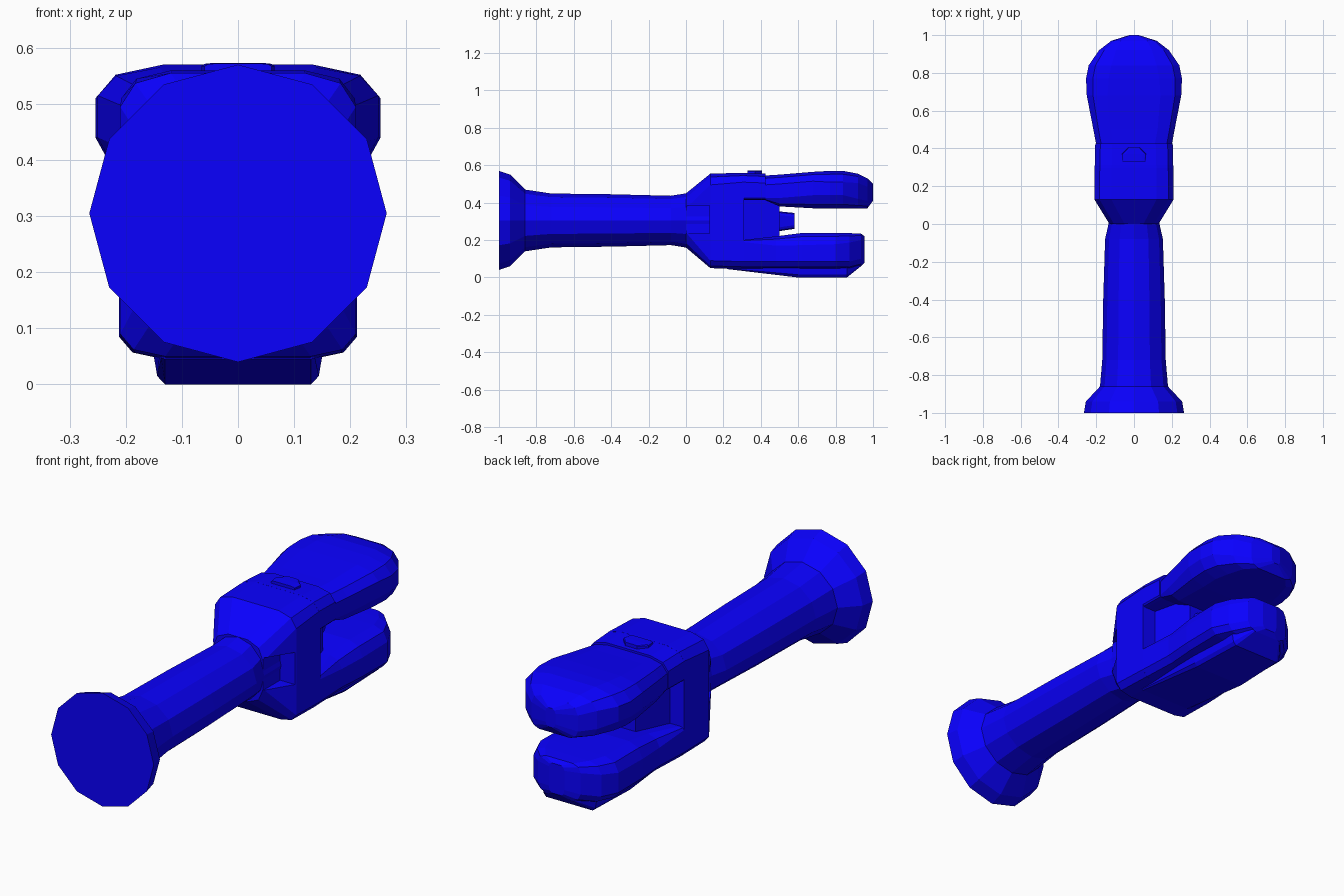
import bpy, bmesh
from math import sin, cos, tau

mat = bpy.data.materials.new("blue")
mat.diffuse_color = (0.003, 0.0, 1.0, 1)
ZC = 0.305


def skin(name, rings):
    """Join equal-sized rings of points into a closed faceted solid."""
    bm = bmesh.new()
    vs = [[bm.verts.new(p) for p in r] for r in rings]
    n = len(vs[0])
    for a, b in zip(vs, vs[1:]):
        for i in range(n):
            j = (i + 1) % n
            bm.faces.new((a[i], a[j], b[j], b[i]))
    bm.faces.new(vs[0])
    bm.faces.new(vs[-1])
    bmesh.ops.recalc_face_normals(bm, faces=bm.faces)
    me = bpy.data.meshes.new(name)
    bm.to_mesh(me)
    bm.free()
    ob = bpy.data.objects.new(name, me)
    bpy.context.collection.objects.link(ob)
    me.materials.append(mat)
    return ob


def round_ring(y, rx, rz, n=12):
    return [(rx * cos(tau * i / n), y, ZC + rz * sin(tau * i / n)) for i in range(n)]


def box_ring(y, w, z0, z1, cb, bot, ct, top):
    """Rectangle with double-chamfered corners: cb/ct wide, bot/top high."""
    half = [(w - cb, z0), (w - 0.3 * cb, z0 + 0.3 * bot), (w, z0 + bot),
            (w, z1 - top), (w - 0.3 * ct, z1 - 0.3 * top), (w - ct, z1)]
    return [(x, y, z) for x, z in half] + [(-x, y, z) for x, z in reversed(half)]


def loft(name, sections):
    return skin(name, [box_ring(*s) for s in sections])


def box(name, x0, x1, y0, y1, z0, z1):
    return skin(name, [[(x0, y, z0), (x1, y, z0), (x1, y, z1), (x0, y, z1)]
                       for y in (y0, y1)])


# Round grip with flared end knob
skin("handle", [round_ring(*s) for s in [
    (-1.0, 0.265, 0.265), (-0.94, 0.255, 0.245), (-0.86, 0.18, 0.165),
    (-0.72, 0.168, 0.144), (-0.4, 0.163, 0.14), (-0.08, 0.153, 0.132),
    (0.0, 0.135, 0.145), (0.15, 0.135, 0.145)]])

# Flaring collar that carries the fork, with a shallow notch in each side
collar = loft("collar", [
    (0.0, 0.13, 0.16, 0.45, 0.08, 0.08, 0.08, 0.08),
    (0.13, 0.21, 0.05, 0.555, 0.08, 0.04, 0.09, 0.06),
    (0.31, 0.208, 0.045, 0.56, 0.08, 0.04, 0.09, 0.05)])
for s in (-1, 1):
    x0, x1 = sorted((s * 0.13, s * 0.3))
    cut = box("notch_cutter", x0, x1, -0.1, 0.125, 0.235, 0.385)
    cut.hide_render = True
    cut.hide_viewport = True
    m = collar.modifiers.new("notch", 'BOOLEAN')
    m.object = cut
    m.solver = 'EXACT'

# Upper arm and rounded jaw, with a small step between them
loft("upper_arm", [
    (0.30, 0.208, 0.415, 0.56, 0.02, 0.01, 0.09, 0.05),
    (0.425, 0.205, 0.415, 0.555, 0.02, 0.01, 0.09, 0.05)])
loft("upper_jaw", [
    (0.42, 0.20, 0.415, 0.545, 0.02, 0.01, 0.09, 0.05),
    (0.50, 0.215, 0.38, 0.55, 0.06, 0.045, 0.09, 0.05),
    (0.68, 0.25, 0.37, 0.565, 0.09, 0.07, 0.11, 0.05),
    (0.77, 0.254, 0.37, 0.57, 0.09, 0.07, 0.12, 0.06),
    (0.84, 0.24, 0.37, 0.57, 0.09, 0.07, 0.12, 0.06),
    (0.92, 0.185, 0.37, 0.555, 0.06, 0.05, 0.09, 0.05),
    (0.97, 0.12, 0.37, 0.53, 0.04, 0.04, 0.05, 0.045),
    (1.0, 0.025, 0.41, 0.50, 0.015, 0.02, 0.015, 0.02)])

# Lower arm and jaw
loft("lower_jaw", [
    (0.30, 0.208, 0.045, 0.20, 0.08, 0.04, 0.02, 0.01),
    (0.48, 0.20, 0.045, 0.22, 0.08, 0.04, 0.06, 0.05),
    (0.62, 0.21, 0.045, 0.238, 0.08, 0.04, 0.07, 0.065),
    (0.80, 0.212, 0.045, 0.238, 0.08, 0.04, 0.07, 0.06),
    (0.875, 0.175, 0.045, 0.237, 0.07, 0.04, 0.06, 0.05),
    (0.935, 0.11, 0.06, 0.235, 0.05, 0.04, 0.04, 0.035),
    (0.955, 0.04, 0.08, 0.22, 0.015, 0.03, 0.015, 0.02)])

# Raised pad sloping down along the underside of the lower jaw
loft("underside_pad", [
    (0.22, 0.14, 0.045, 0.10, 0.01, 0.01, 0.01, 0.01),
    (0.60, 0.15, 0.0, 0.10, 0.02, 0.05, 0.01, 0.01),
    (0.86, 0.14, 0.0, 0.10, 0.02, 0.05, 0.01, 0.01),
    (0.935, 0.08, 0.06, 0.10, 0.01, 0.01, 0.01, 0.01)])

# Recessed web between the arms, throat pin and top button
loft("web", [
    (0.29, 0.14, 0.15, 0.45, 0.02, 0.02, 0.02, 0.02),
    (0.50, 0.09, 0.15, 0.45, 0.02, 0.02, 0.02, 0.02)])
loft("throat_pin", [
    (0.48, 0.07, 0.245, 0.355, 0.02, 0.02, 0.02, 0.02),
    (0.58, 0.045, 0.26, 0.345, 0.02, 0.02, 0.02, 0.02)])
loft("top_button", [
    (0.33, 0.06, 0.54, 0.572, 0.02, 0.005, 0.02, 0.005),
    (0.37, 0.065, 0.54, 0.573, 0.02, 0.005, 0.02, 0.005),
    (0.405, 0.03, 0.54, 0.572, 0.01, 0.005, 0.01, 0.005)])
